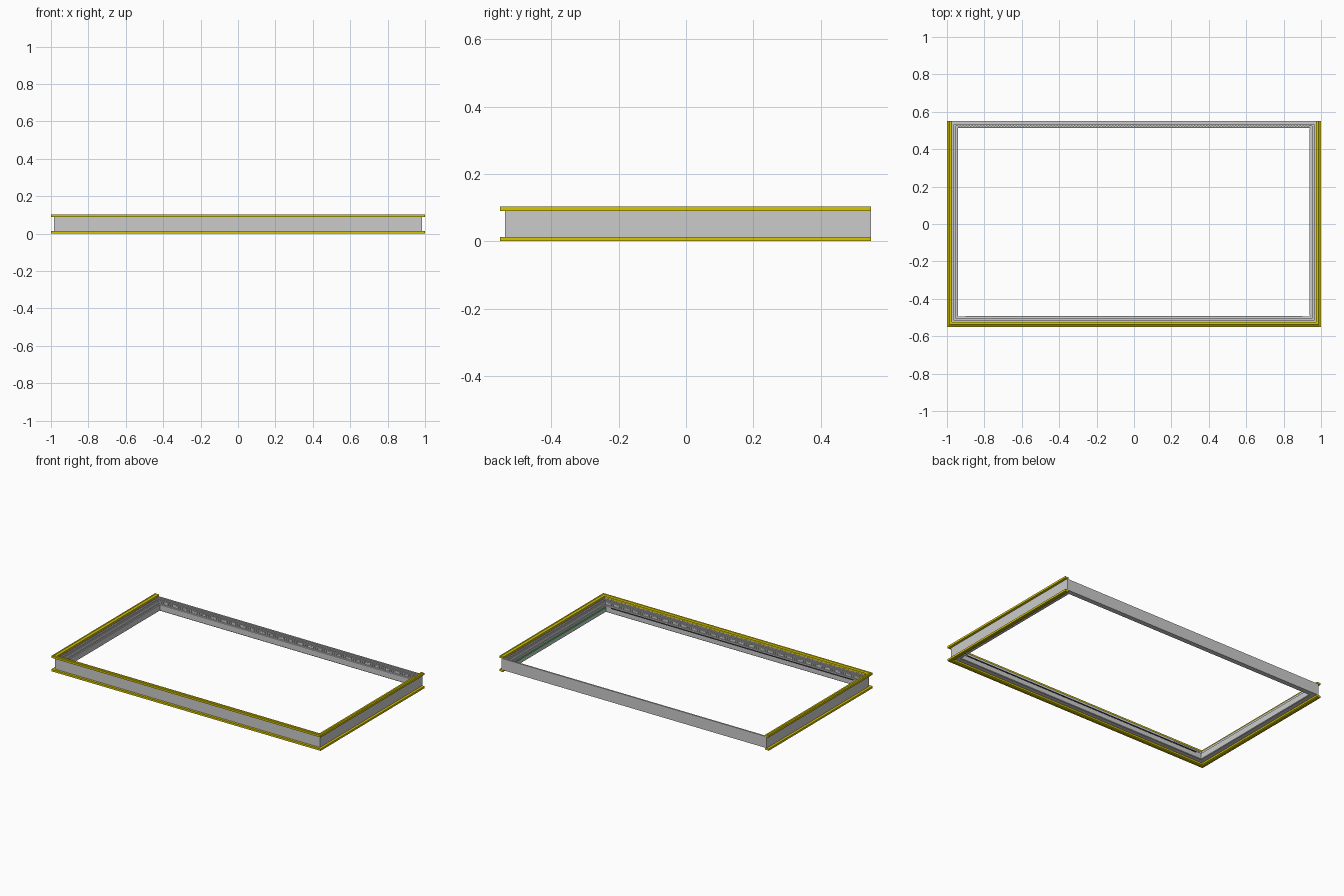
import bpy, bmesh

if "Cube" in bpy.data.objects:
    bpy.data.objects.remove(bpy.data.objects["Cube"])

X, YF, YB = 0.984, -0.537, 0.55      # outer faces of the jamb
BACK = 0.82                          # back bar is a little slimmer


def material(name, rgb):
    m = bpy.data.materials.new(name)
    m.diffuse_color = (*rgb, 1)
    m.use_nodes = True
    m.node_tree.nodes["Principled BSDF"].inputs["Base Color"].default_value = m.diffuse_color
    return m


def finish(bm, name, mat=None):
    bmesh.ops.recalc_face_normals(bm, faces=bm.faces[:])
    me = bpy.data.meshes.new(name)
    bm.to_mesh(me)
    bm.free()
    ob = bpy.data.objects.new(name, me)
    bpy.context.collection.objects.link(ob)
    if mat:
        me.materials.append(mat)
    return ob


def sweep(name, profile, corners, closed, mat=None):
    """Mitred sweep of (inset, z) points; corners(u) gives the path at inset u."""
    bm = bmesh.new()
    paths = [[bm.verts.new((x, y, z)) for x, y in corners(u)] for u, z in profile]
    n, k = len(paths), len(paths[0])
    for i in range(n):
        a, b = paths[i], paths[(i + 1) % n]
        for j in range(k if closed else k - 1):
            q = (j + 1) % k
            bm.faces.new((a[j], a[q], b[q], b[j]))
    if not closed:
        bm.faces.new([p[0] for p in paths])
        bm.faces.new([p[-1] for p in paths])
    return finish(bm, name, mat)


def ring(u):
    x, f, b = X - u, YF + u, YB - BACK * u
    return [(-x, b), (-x, f), (x, f), (x, b)]


def u_path(u):
    x, f = 1 - u, -0.552 + u
    return [(-x, YB), (-x, f), (x, f), (x, YB)]


def box(bm, lo, hi):
    r = bmesh.ops.create_cube(bm, size=1)
    for v in r['verts']:
        v.co = [(a + b) / 2 + c * (b - a) for a, b, c in zip(lo, hi, v.co)]


yellow = material("yellow", (0.70, 0.58, 0.0))
green = material("green", (0.1, 0.7, 0.15))
black = material("black", (0.03, 0.03, 0.03))

# outer jamb, stepped inner frame and innermost stop
sweep("jamb", [(0, .0135), (0, .09), (.0125, .09), (.0125, .0135)], ring, True)
sweep("inner_frame", [(.0125, .0135), (.0125, .083), (.021, .083), (.021, .074),
                      (.025, .074), (.025, .078), (.031, .078), (.031, .0135)],
      ring, True)
sweep("stop", [(.031, .0135), (.031, .058), (.035, .058), (.035, .053),
               (.038, .053), (.038, .057), (.0435, .055), (.0435, .0165),
               (.040, .0135)], ring, True)

# ribbed weather seal along the two long sides
bm = bmesh.new()
for i in range(120):
    x = -0.94 + 1.88 * i / 120
    box(bm, (x, YF + .030, .060), (x + .008, YF + .034, .073))
    box(bm, (x, YB - .029, .060), (x + .008, YB - .025, .073))
finish(bm, "weather_seal")

# yellow casings on three sides, above and below the jamb
casing = [(0, 0), (0, .013), (.007, .013), (.009, .011), (.012, .011),
          (.014, .013), (.022, .013), (.027, .011), (.027, 0)]
sweep("top_casing", [(u, .0902 + z) for u, z in casing], u_path, False, yellow)
sweep("bottom_casing", [(u, .0133 - z) for u, z in casing], u_path, False, yellow)

# thin inner gaskets
bm = bmesh.new()
box(bm, (.937, -.49, .040), (.941, .51, .048))
finish(bm, "side_gasket", green)
bm = bmesh.new()
box(bm, (-.90, YF + .043, .046), (.90, YF + .0455, .053))
finish(bm, "front_gasket", black)
